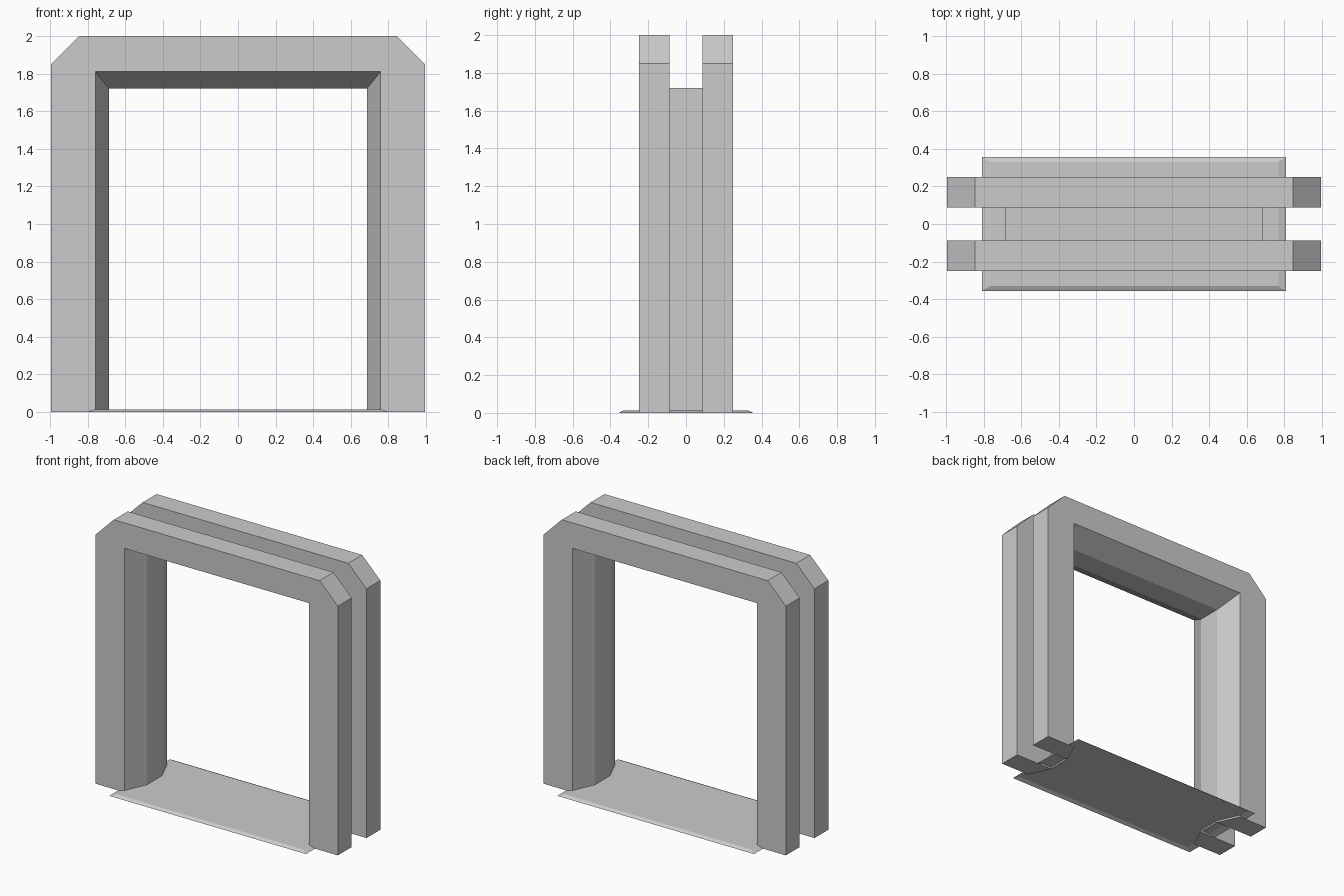
import bpy, bmesh

if "Cube" in bpy.data.objects:
    bpy.data.objects.remove(bpy.data.objects["Cube"])

HALF_W, HEIGHT, CHAMFER = 0.995, 2.0, 0.15
Y_OUT, Y_IN = 0.25, 0.087            # outer and groove-side planes of each arch
WIDE, NARROW = (0.758, 1.81), (0.686, 1.72)   # opening half-width and height


def make_object(name, verts, faces, recalc=True):
    mesh = bpy.data.meshes.new(name)
    mesh.from_pydata(verts, [], faces)
    if recalc:
        bm = bmesh.new()
        bm.from_mesh(mesh)
        bmesh.ops.recalc_face_normals(bm, faces=bm.faces)
        bm.to_mesh(mesh)
        bm.free()
    obj = bpy.data.objects.new(name, mesh)
    bpy.context.collection.objects.link(obj)
    return obj


def opening(size, y):
    """Inner doorway path, right foot to left foot."""
    w, h = size
    return [(w, y, 0), (w, y, h), (-w, y, h), (-w, y, 0)]


def arch_outline(size, y):
    """Closed door-frame outline with chamfered top corners."""
    c = CHAMFER
    outer = [(-HALF_W, 0), (-HALF_W, HEIGHT - c), (-HALF_W + c, HEIGHT),
             (HALF_W - c, HEIGHT), (HALF_W, HEIGHT - c), (HALF_W, 0)]
    return [(x, y, z) for x, z in outer] + opening(size, y)


# Front and back arches, opening tapering inward to the groove
for name, side in (("front_arch", -1), ("back_arch", 1)):
    verts = arch_outline(WIDE, side * Y_OUT) + arch_outline(NARROW, side * Y_IN)
    n = len(verts) // 2
    faces = [tuple(range(n)), tuple(range(n, 2 * n))]
    faces += [(i, (i + 1) % n, (i + 1) % n + n, i + n) for i in range(n)]
    make_object(name, verts, faces)

# Thin lining that joins the arches, forming the groove floor
lining = opening(NARROW, -Y_IN) + opening(NARROW, Y_IN)
make_object("groove_lining", lining,
            [(i, i + 1, i + 5, i + 4) for i in range(3)], recalc=False)

# Door sill: bevelled sheet, open underneath
sill = [(sx * x, sy * y, z)
        for x, y, z in ((0.808, 0.356, 0), (0.765, 0.33, 0.013))
        for sx, sy in ((-1, -1), (1, -1), (1, 1), (-1, 1))]
make_object("sill", sill,
            [(4, 5, 6, 7)] + [(i, (i + 1) % 4, (i + 1) % 4 + 4, i + 4) for i in range(4)],
            recalc=False)
